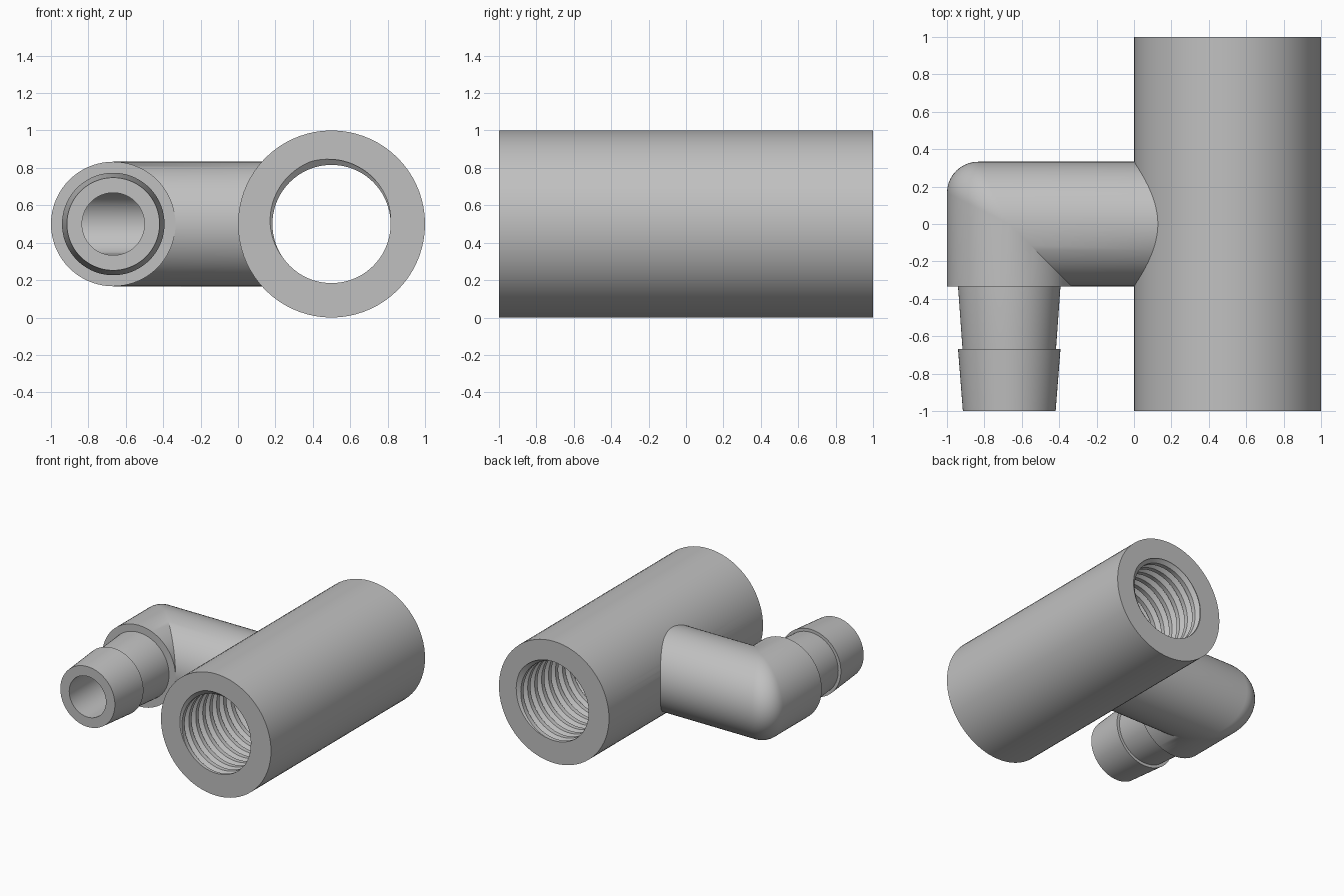
import bpy
import bmesh
from math import cos, sin, pi, radians

cube = bpy.data.objects.get("Cube")
if cube:
    bpy.data.objects.remove(cube, do_unlink=True)

SEG = 72            # sides of every round part
AXIS_Z = 0.5        # height of all centre lines
TUBE_X = 0.5        # centre line of the threaded tube
BARB_X = -0.667     # centre line of the hose barb
PITCH = 0.09
MINOR, MAJOR = 0.316, 0.352

grey = bpy.data.materials.new("plain grey")
grey.use_nodes = True
grey.diffuse_color = (0.53, 0.53, 0.53, 1)
grey.node_tree.nodes["Principled BSDF"].inputs["Base Color"].default_value = (0.53, 0.53, 0.53, 1)


def solid_from_grid(name, columns):
    """Skin a list of point columns, weld the seam and cap both ends."""
    bm = bmesh.new()
    grid = [[bm.verts.new(p) for p in col] for col in columns]
    for a, b in zip(grid, grid[1:]):
        for i in range(len(a) - 1):
            bm.faces.new((a[i], b[i], b[i + 1], a[i + 1]))
    bmesh.ops.remove_doubles(bm, verts=bm.verts, dist=1e-5)
    bmesh.ops.holes_fill(bm, edges=bm.edges[:], sides=0)
    bmesh.ops.recalc_face_normals(bm, faces=bm.faces)
    mesh = bpy.data.meshes.new(name)
    bm.to_mesh(mesh)
    bm.free()
    mesh.materials.append(grey)
    obj = bpy.data.objects.new(name, mesh)
    bpy.context.collection.objects.link(obj)
    return obj


def angles():
    return [2 * pi * j / SEG for j in range(SEG + 1)]


def lathe(name, x, profile):
    """Revolve (radius, y) points round an axis parallel to y."""
    return solid_from_grid(name, [
        [(x + r * cos(t), y, AXIS_Z + r * sin(t)) for r, y in profile]
        for t in angles()])


def bent_pipe(name, radius, y_start, x_end, fillet, steps=10):
    """Mitred right-angle pipe whose outer corner is rounded off."""
    columns = []
    for t in angles():
        u, z = radius * cos(t), AXIS_Z + radius * sin(t)
        f = fillet * max(0, cos(t))
        cx, cy = BARB_X - u + f, u - f
        col = [(BARB_X - u, y_start, z)]
        for s in range(steps + 1):
            a = pi - pi / 2 * s / steps
            col.append((cx + f * cos(a), cy + f * sin(a), z))
        columns.append(col + [(x_end, u, z)])
    return solid_from_grid(name, columns)


def thread_cutter(name, end=1.1):
    """Helical groove: rising flank, falling flank, flat crest."""
    turns = int(2 * end / PITCH) + 4
    columns = []
    for t in angles():
        col = []
        for n in range(-4, turns):
            for q in (0, 0.3, 0.6):
                y = -1 + PITCH * (n + q - t / (2 * pi))
                y = max(-end, min(end, y))
                p = ((y + 1) / PITCH + t / (2 * pi)) % 1
                r = MINOR + (MAJOR - MINOR) * max(0, 1 - abs(p - 0.3) / 0.3)
                col.append((TUBE_X + r * cos(t), y, AXIS_Z + r * sin(t)))
        columns.append(col)
    return solid_from_grid(name, columns)


def cut(obj, cutter):
    mod = obj.modifiers.new("bore", 'BOOLEAN')
    mod.operation = 'DIFFERENCE'
    mod.solver = 'EXACT'
    mod.object = cutter
    bpy.context.view_layer.objects.active = obj
    bpy.ops.object.modifier_apply(modifier=mod.name)


# Main parts
tube = lathe("threaded_tube", TUBE_X, [(0.5, -1), (0.5, 1)])
elbow = bent_pipe("elbow", 0.333, -0.334, 0.135, 0.167)
barb = lathe("hose_barb", BARB_X, [
    (0.248, -1), (0.274, -0.667), (0.25, -0.667), (0.274, -0.333), (0.274, -0.3)])

# Bores
thread = thread_cutter("thread_cutter")
passage = bent_pipe("passage_cutter", 0.167, -1.1, 0.3, 0)
cut(tube, thread)
for part in (tube, elbow, barb):
    cut(part, passage)
for cutter in (thread, passage):
    bpy.data.objects.remove(cutter, do_unlink=True)

# Smooth round walls, crisp rims
for part in (tube, elbow, barb):
    bpy.ops.object.select_all(action='DESELECT')
    part.select_set(True)
    bpy.context.view_layer.objects.active = part
    bpy.ops.object.shade_smooth_by_angle(angle=radians(25))
